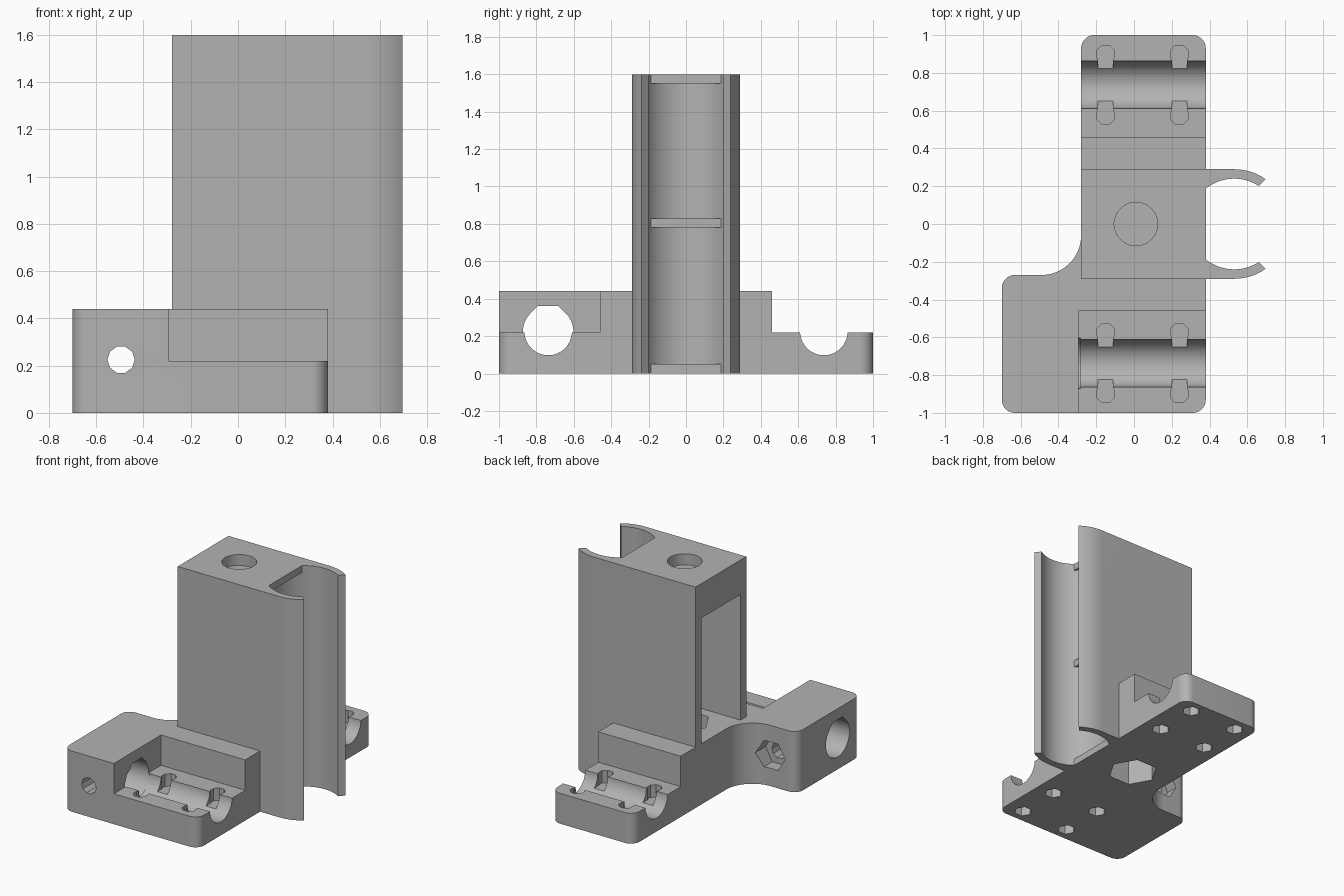
import bpy, bmesh
from math import sin, cos, radians

if "Cube" in bpy.data.objects:
    bpy.data.objects.remove(bpy.data.objects["Cube"], do_unlink=True)

grey = bpy.data.materials.new("plain grey")
grey.use_nodes = True
colour = (0.45, 0.45, 0.45, 1)
grey.diffuse_color = colour
grey.node_tree.nodes["Principled BSDF"].inputs["Base Color"].default_value = colour


def arc(u, v, r, a0, a1, n=12):
    """Points along an arc, angles in degrees."""
    steps = [radians(a0 + (a1 - a0) * i / n) for i in range(n + 1)]
    return [(u + r * cos(a), v + r * sin(a)) for a in steps]


def ring(u, v, r, n, start=0):
    return arc(u, v, r, start, start + 360, n)[:-1]


def rect(u0, v0, u1, v1):
    return [(u0, v0), (u1, v0), (u1, v1), (u0, v1)]


def prism(name, outline, lo, hi, axis="z"):
    """Extrude a 2D outline along an axis."""
    place = {"x": lambda u, v, w: (w, u, v),
             "y": lambda u, v, w: (u, w, v),
             "z": lambda u, v, w: (u, v, w)}[axis]
    bm = bmesh.new()
    ends = [[bm.verts.new(place(u, v, w)) for u, v in outline] for w in (lo, hi)]
    bm.faces.new(ends[0])
    bm.faces.new(ends[1])
    for i in range(len(outline)):
        j = (i + 1) % len(outline)
        bm.faces.new((ends[0][i], ends[0][j], ends[1][j], ends[1][i]))
    bmesh.ops.recalc_face_normals(bm, faces=bm.faces)
    mesh = bpy.data.meshes.new(name)
    bm.to_mesh(mesh)
    bm.free()
    mesh.materials.append(grey)
    obj = bpy.data.objects.new(name, mesh)
    bpy.context.collection.objects.link(obj)
    return obj


def combine(target, tool, operation="DIFFERENCE"):
    """Apply a boolean and discard the tool."""
    mod = target.modifiers.new("boolean", "BOOLEAN")
    mod.operation, mod.solver, mod.object = operation, "EXACT", tool
    bpy.context.view_layer.objects.active = target
    bpy.ops.object.modifier_apply(modifier=mod.name)
    bpy.data.objects.remove(tool, do_unlink=True)


def cut(outline, lo, hi, axis="z"):
    combine(body, prism("cutter", outline, lo, hi, axis))


# Base with rounded corners, side block and concave fillet
body = prism("carriage_body",
             arc(0.31, -0.93, 0.07, -90, 0) + arc(0.31, 0.93, 0.07, 0, 90)
             + arc(-0.21, 0.93, 0.07, 90, 180) + arc(-0.49, -0.06, 0.21, 0, -90, 20)
             + arc(-0.63, -0.34, 0.07, 90, 180) + arc(-0.63, -0.93, 0.07, 180, 270),
             0, 0.44)

# Lowered clamp seats at both ends
cut(rect(-0.295, -1.1, 1, -0.46), 0.22, 1)
cut(rect(-1, 0.46, 1, 1.1), 0.22, 1)

# Tower with two curved gripping arms
tower = prism("tower",
              [(-0.28, -0.29)] + arc(0.53, 0, 0.29, -90, -55)
              + arc(0.53, 0, 0.24, -57, -128.7, 24)
              + arc(0.53, 0, 0.24, 128.7, 57, 24)
              + arc(0.53, 0, 0.29, 55, 90) + [(-0.28, 0.29)], 0, 1.6)
combine(body, tower, "UNION")

# Round channel behind the arms, leaving three ledges
channel = arc(0.53, 0, 0.24, 128.7, 231.3, 32) + [(0.43, -0.187), (0.43, 0.187)]
for low, high in ((0.05, 0.78), (0.83, 1.55)):
    cut(channel, low, high)

# Tower window, blind top hole and large nut socket
cut(rect(-0.5, -0.225, 0.22, 0.225), 0.44, 1.35)
cut(ring(0.01, 0, 0.115, 48), 1.52, 2)
cut(ring(0.01, 0, 0.17, 6), -1, 0.6)

# Rod grooves and the flat-topped bore through the side block
rod_y, rod_z = 0.737, 0.225
cut(ring(rod_y, rod_z, 0.127, 64), -1, 1, "x")
cut(ring(-rod_y, rod_z, 0.127, 64), -0.29, 1, "x")
bore = arc(-rod_y, rod_z, 0.135, 135, 405, 48)
bore += [(-rod_y + 0.056, rod_z + 0.135), (-rod_y - 0.056, rod_z + 0.135)]
cut(bore, -1, -0.283, "x")

# Clamp screw holes, side slots and nut sockets underneath
for x in (-0.15, 0.24):
    for centre in (rod_y, -rod_y):
        for side in (-1, 1):
            y = centre + side * 0.163
            cut(ring(x, y, 0.05, 8, 22.5), 0.13, 0.4)
            inner = centre + side * 0.085
            cut(rect(x - 0.04, min(inner, y), x + 0.04, max(inner, y)), 0.131, 0.41)
            cut(ring(x, y, 0.062, 6), -1, 0.1)

# Cross screw hole through the side block with its nut socket
cut(ring(-0.495, rod_z, 0.058, 10), -2, 0, "y")
cut(ring(-0.495, rod_z, 0.11, 6), -0.36, 0, "y")

# Smooth curves, crisp edges
bpy.ops.object.select_all(action="DESELECT")
body.select_set(True)
bpy.context.view_layer.objects.active = body
bpy.ops.object.shade_smooth_by_angle(angle=radians(30))
